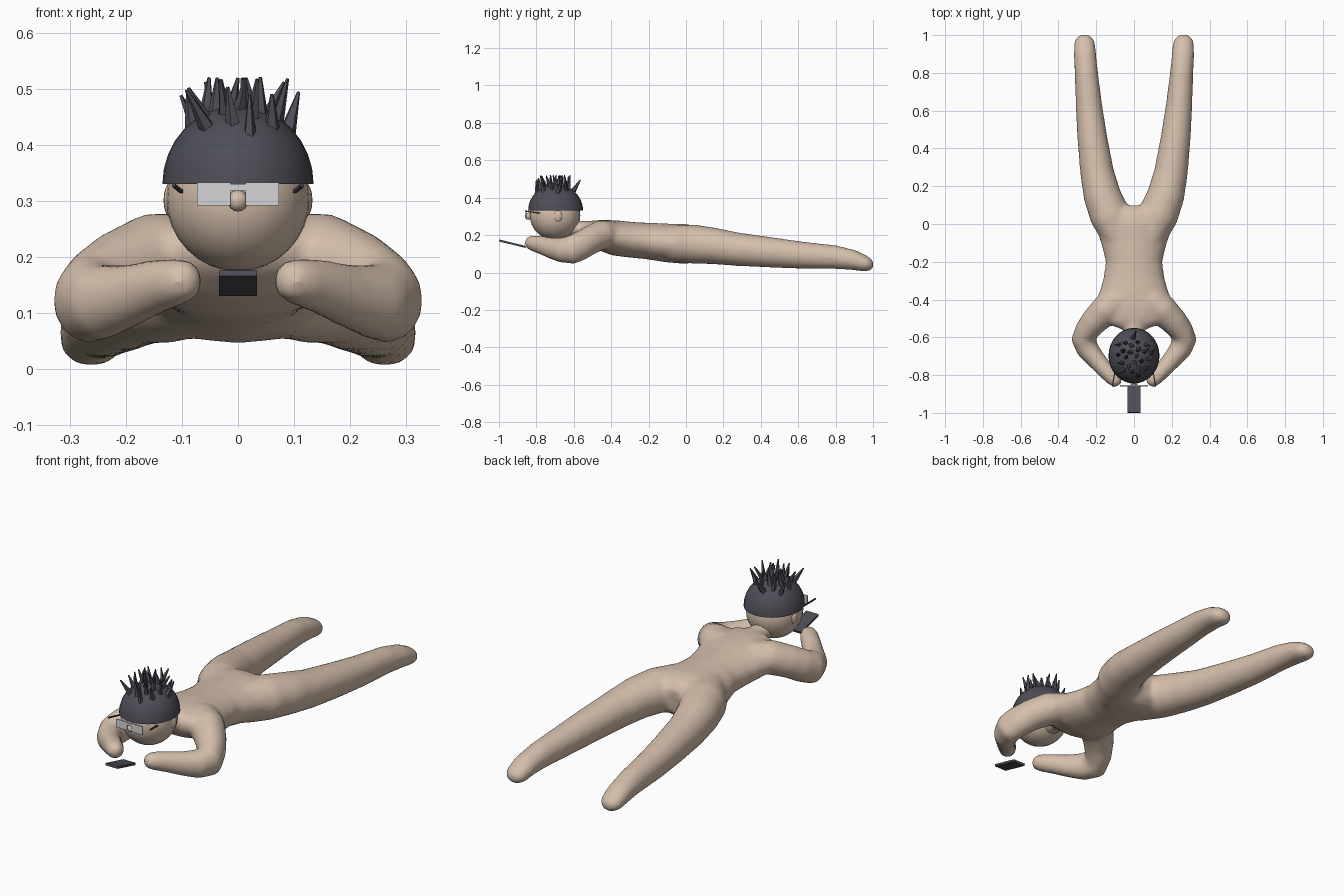
import bpy, bmesh, math, random
from mathutils import Vector, Matrix

if "Cube" in bpy.data.objects:
    bpy.data.objects.remove(bpy.data.objects["Cube"])

random.seed(4)


def material(name, rgb):
    m = bpy.data.materials.new(name)
    m.diffuse_color = (*rgb, 1)
    m.use_nodes = True
    m.node_tree.nodes["Principled BSDF"].inputs["Base Color"].default_value = m.diffuse_color
    return m


SKIN = material("skin tan", (0.66, 0.52, 0.41))
DARK = material("charcoal", (0.075, 0.075, 0.095))
LENS = material("pale lens", (0.66, 0.66, 0.68))


def finish(name, bm, mat, angle=None):
    bmesh.ops.recalc_face_normals(bm, faces=bm.faces)
    me = bpy.data.meshes.new(name)
    bm.to_mesh(me)
    bm.free()
    me.materials.append(mat)
    ob = bpy.data.objects.new(name, me)
    bpy.context.collection.objects.link(ob)
    if angle is not None:
        bpy.ops.object.select_all(action='DESELECT')
        bpy.context.view_layer.objects.active = ob
        ob.select_set(True)
        bpy.ops.object.shade_smooth_by_angle(angle=angle)
    return ob


def loft(bm, rings, side=1, n=20):
    """Capped tube through rings of (x, y, z, half width, half height)."""
    pts = [Vector((side * r[0], r[1], r[2])) for r in rings]
    loops = []
    for i, r in enumerate(rings):
        a, b = pts[max(i - 1, 0)], pts[min(i + 1, len(pts) - 1)]
        t = (b - a).normalized()
        across = t.cross(Vector((0, 0, 1))).normalized()
        up = across.cross(t)
        loops.append([bm.verts.new(pts[i] + across * r[3] * math.cos(k * math.tau / n)
                                   + up * r[4] * math.sin(k * math.tau / n)) for k in range(n)])
    for lo, hi in zip(loops, loops[1:]):
        for k in range(n):
            bm.faces.new((lo[k], lo[(k + 1) % n], hi[(k + 1) % n], hi[k]))
    bm.faces.new(loops[0])
    bm.faces.new(loops[-1])


def ball(name, loc, size, mat, seg=32):
    bm = bmesh.new()
    bmesh.ops.create_uvsphere(bm, u_segments=seg, v_segments=seg // 2, radius=1)
    bmesh.ops.transform(bm, matrix=Matrix.LocRotScale(Vector(loc), None, Vector(size)), verts=bm.verts)
    return finish(name, bm, mat, math.radians(40))


def box(name, loc, size, mat, rot=(0, 0, 0)):
    bm = bmesh.new()
    bmesh.ops.create_cube(bm, size=1)
    bmesh.ops.scale(bm, vec=size, verts=bm.verts)
    ob = finish(name, bm, mat)
    ob.location, ob.rotation_euler = loc, rot
    return ob


# Body: torso, legs and folded arms blended into one skin
torso = [(0, -0.555, 0.235, 0.07, 0.03), (0, -0.53, 0.225, 0.13, 0.055),
         (0, -0.47, 0.205, 0.18, 0.08), (0, -0.38, 0.185, 0.19, 0.095),
         (0, -0.29, 0.175, 0.163, 0.096), (0, -0.2, 0.168, 0.15, 0.098),
         (0, -0.1, 0.158, 0.175, 0.104), (0, 0, 0.153, 0.21, 0.107),
         (0, 0.06, 0.148, 0.19, 0.095), (0, 0.095, 0.145, 0.1, 0.06)]
leg = [(0.08, -0.08, 0.155, 0.08, 0.095), (0.125, 0.04, 0.152, 0.108, 0.105),
       (0.168, 0.15, 0.142, 0.1, 0.098), (0.195, 0.27, 0.125, 0.09, 0.09),
       (0.22, 0.45, 0.108, 0.08, 0.082), (0.238, 0.62, 0.093, 0.071, 0.073),
       (0.252, 0.8, 0.082, 0.062, 0.064), (0.26, 0.9, 0.066, 0.06, 0.054),
       (0.262, 0.965, 0.045, 0.056, 0.042), (0.262, 0.99, 0.037, 0.042, 0.03),
       (0.262, 1.003, 0.034, 0.018, 0.015)]
arm = [(0.08, -0.40, 0.205, 0.08, 0.075), (0.15, -0.455, 0.2, 0.082, 0.08),
       (0.21, -0.515, 0.172, 0.073, 0.077), (0.25, -0.565, 0.142, 0.065, 0.078),
       (0.268, -0.61, 0.122, 0.066, 0.078), (0.245, -0.665, 0.12, 0.06, 0.068),
       (0.195, -0.725, 0.132, 0.05, 0.057), (0.14, -0.785, 0.15, 0.045, 0.048),
       (0.105, -0.82, 0.157, 0.043, 0.043), (0.086, -0.842, 0.16, 0.034, 0.034),
       (0.076, -0.853, 0.161, 0.016, 0.016)]
neck = [(0, -0.66, 0.245, 0.05, 0.05), (0, -0.58, 0.235, 0.05, 0.042), (0, -0.48, 0.225, 0.06, 0.05)]
bm = bmesh.new()
loft(bm, torso)
loft(bm, neck)
for s in (1, -1):
    loft(bm, leg, s)
    loft(bm, arm, s)
body = finish("body", bm, SKIN)
rm = body.modifiers.new("blend", 'REMESH')
rm.mode, rm.voxel_size, rm.use_smooth_shade = 'VOXEL', 0.012, True
sm = body.modifiers.new("soften", 'SMOOTH')
sm.factor, sm.iterations = 0.5, 10

# Head, ears and nose
ball("head", (0, -0.70, 0.305), (0.128, 0.135, 0.13), SKIN)
ball("nose", (0, -0.842, 0.301), (0.019, 0.019, 0.019), SKIN, 16)
for s in (1, -1):
    ball("ear", (s * 0.12, -0.685, 0.302), (0.013, 0.024, 0.031), SKIN, 16)

# Hair cap: half dome with a flat underside
C, R = Vector((0, -0.697, 0.331)), Vector((0.135, 0.147, 0.14))
bm = bmesh.new()
bmesh.ops.create_uvsphere(bm, u_segments=32, v_segments=16, radius=1)
cut = bmesh.ops.bisect_plane(bm, geom=bm.verts[:] + bm.edges[:] + bm.faces[:], dist=1e-4,
                             plane_co=(0, 0, 0), plane_no=(0, 0, -1), clear_outer=True)
bmesh.ops.holes_fill(bm, edges=[e for e in bm.edges if e.is_boundary])
bmesh.ops.transform(bm, matrix=Matrix.LocRotScale(C, None, R), verts=bm.verts)
finish("hair_cap", bm, DARK, math.radians(40))

# Hair spikes: tapering tufts scattered over the crown
bm = bmesh.new()
for i in range(24):
    rad, ang = 0.72 * math.sqrt((i + 0.5) / 24), i * 2.4
    u = Vector((rad * math.cos(ang), rad * math.sin(ang), math.sqrt(1 - rad * rad)))
    base = C + Vector((u.x * R.x, u.y * R.y, u.z * R.z))
    lean = Vector((u.x * 0.5 + random.uniform(-0.35, 0.35), u.y * 0.5 + random.uniform(-0.35, 0.35), 1))
    h = min(random.uniform(0.055, 0.08), 0.525 - base.z)
    rot = lean.to_track_quat('Z', 'Y').to_matrix().to_4x4()
    bmesh.ops.create_cone(bm, cap_ends=True, segments=5, radius1=random.uniform(0.012, 0.017),
                          radius2=0.003, depth=h + 0.01,
                          matrix=Matrix.Translation(base + lean.normalized() * (h / 2 - 0.008)) @ rot)
finish("hair_spikes", bm, DARK)

# Glasses: two lens plates, bridge and short temples
for s in (1, -1):
    box("lens", (s * 0.043, -0.856, 0.313), (0.06, 0.006, 0.041), LENS)
    box("temple", (s * 0.108, -0.82, 0.323), (0.006, 0.08, 0.006), DARK,
        (math.radians(-8), 0, math.radians(s * 10)))
box("bridge", (0, -0.856, 0.325), (0.03, 0.006, 0.012), LENS)

# Phone tilted up in front of the hands
box("phone", (0, -0.928, 0.154), (0.068, 0.145, 0.011), DARK, (math.radians(-14), 0, 0))
